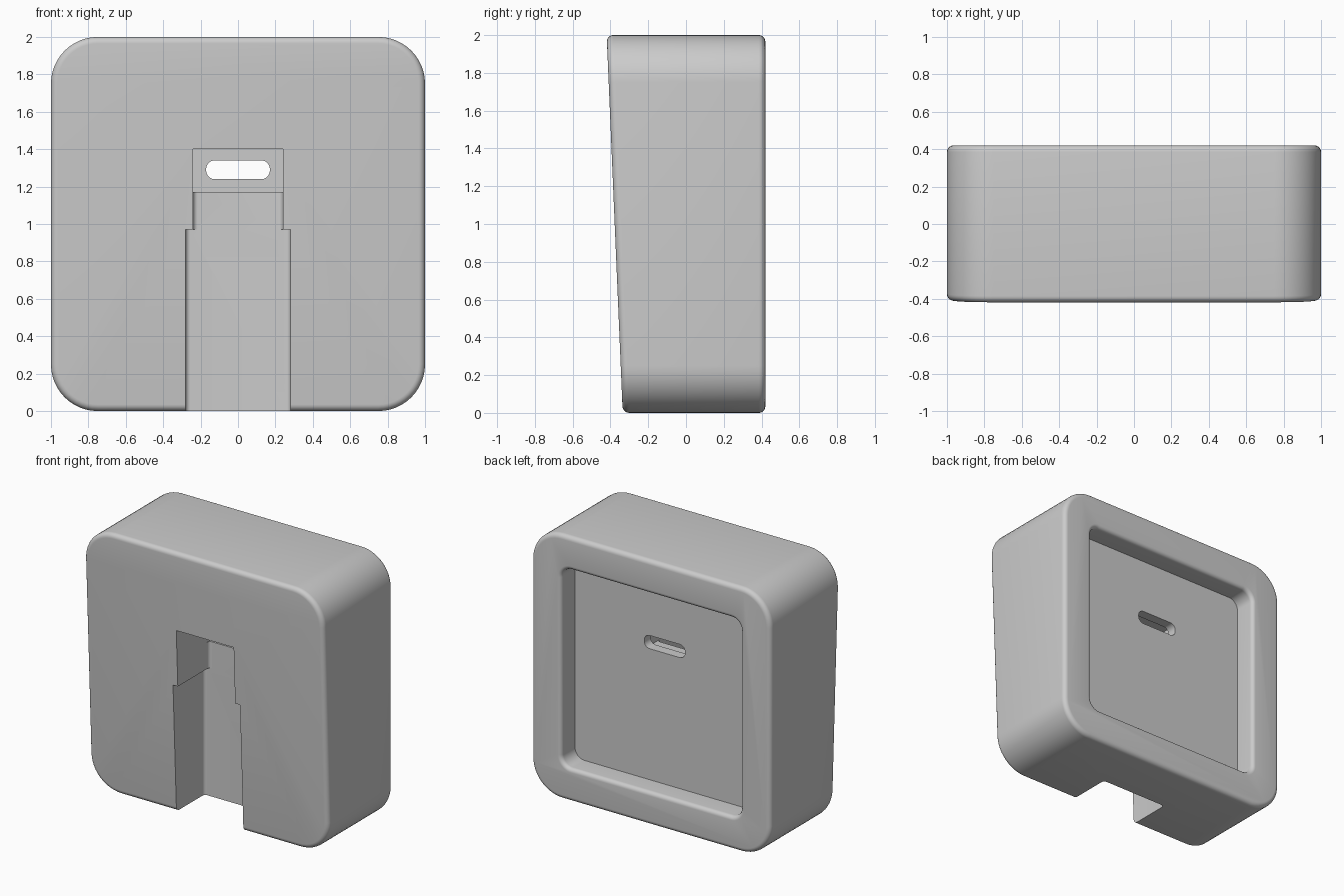
import bpy, bmesh
from math import sin, cos, pi

if "Cube" in bpy.data.objects:
    bpy.data.objects.remove(bpy.data.objects["Cube"], do_unlink=True)

grey = bpy.data.materials.new("plain grey")
grey.use_nodes = True
colour = (0.6, 0.6, 0.6, 1)
grey.diffuse_color = colour
grey.node_tree.nodes["Principled BSDF"].inputs["Base Color"].default_value = colour


def rounded_rect(half_w, half_h, radius, cz, steps=12):
    """Outline in x and z, counter-clockwise."""
    points = []
    for quarter, (sx, sz) in enumerate([(1, 1), (-1, 1), (-1, -1), (1, -1)]):
        for i in range(steps + 1):
            a = (quarter + i / steps) * pi / 2
            points.append((sx * (half_w - radius) + radius * cos(a),
                           cz + sz * (half_h - radius) + radius * sin(a)))
    return points


def loft(name, rings):
    """Skin a stack of matching closed rings and cap both ends."""
    bm = bmesh.new()
    loops = [[bm.verts.new(p) for p in ring] for ring in rings]
    for a, b in zip(loops, loops[1:]):
        for i in range(len(a)):
            j = (i + 1) % len(a)
            bm.faces.new((a[i], a[j], b[j], b[i]))
    bm.faces.new(loops[0])
    bm.faces.new(loops[-1])
    bmesh.ops.recalc_face_normals(bm, faces=bm.faces)
    mesh = bpy.data.meshes.new(name)
    bm.to_mesh(mesh)
    bm.free()
    mesh.materials.append(grey)
    obj = bpy.data.objects.new(name, mesh)
    bpy.context.collection.objects.link(obj)
    return obj


def front_y(z):
    return -0.335 - 0.0425 * z


def quarter_round(size, steps=6):
    """Pairs of inset and depth along a rounded edge."""
    return [(size * (1 - sin(t)), size * (1 - cos(t)))
            for t in (i / steps * pi / 2 for i in range(steps + 1))]


# Block with a leaning front and rounded rims
back, rim = 0.42, 0.035
rings = []
for inset, depth in quarter_round(rim):
    outline = rounded_rect(1 - inset, 1 - inset, 0.25 - inset, 1)
    rings.append([(x, front_y(z) + depth, z) for x, z in outline])
for inset, depth in reversed(quarter_round(rim)):
    outline = rounded_rect(1 - inset, 1 - inset, 0.25 - inset, 1)
    rings.append([(x, back - depth, z) for x, z in outline])
body = loft("stand_body", rings)

# Square recess in the back, flaring at its rim
half, floor, lip = 0.75, 0.255, 0.03
profile = [(0, floor)]
profile += [(lip * (1 - cos(t)), back - lip * (1 - sin(t)))
            for t in (i * pi / 12 for i in range(7))]
profile.append((lip, back + 0.1))
recess = loft("recess_cutter", [
    [(x, y, z) for x, z in rounded_rect(half + g, half + g, 0.08 + g, 1)]
    for g, y in profile])


def channel(name, half_w, z0, z1, depth, fillet):
    """Vertical channel open to the front, with filleted inner corners."""
    outline = [(-half_w, -0.6), (half_w, -0.6)]
    if fillet:
        for side in (0, 1):
            for i in range(7):
                a = (side + i / 6) * pi / 2
                outline.append(((1 - 2 * side) * (half_w - fillet) + fillet * cos(a),
                                depth - fillet + fillet * sin(a)))
    else:
        outline += [(half_w, depth), (-half_w, depth)]
    return loft(name, [[(x, y, z) for x, y in outline] for z in (z0, z1)])


# Stepped front channel, connector pocket and slot through to the recess
cutters = [
    recess,
    channel("wide_channel_cutter", 0.28, -0.1, 0.97, 0, 0.025),
    channel("narrow_channel_cutter", 0.24, 0.9, 1.17, 0, 0.025),
    channel("pocket_cutter", 0.24, 1.17, 1.4, 0.18, 0),
    loft("slot_cutter", [[(x, y, z) for x, z in rounded_rect(0.17, 0.05, 0.045, 1.29)]
                         for y in (0.1, 0.35)]),
]

bpy.ops.object.select_all(action="DESELECT")
bpy.context.view_layer.objects.active = body
body.select_set(True)
for cutter in cutters:
    cutter.hide_render = True
    cut = body.modifiers.new(cutter.name, "BOOLEAN")
    cut.operation = "DIFFERENCE"
    cut.solver = "EXACT"
    cut.object = cutter
    bpy.ops.object.modifier_apply(modifier=cut.name)
    bpy.data.objects.remove(cutter, do_unlink=True)

bpy.ops.object.shade_smooth_by_angle(angle=pi / 6)
